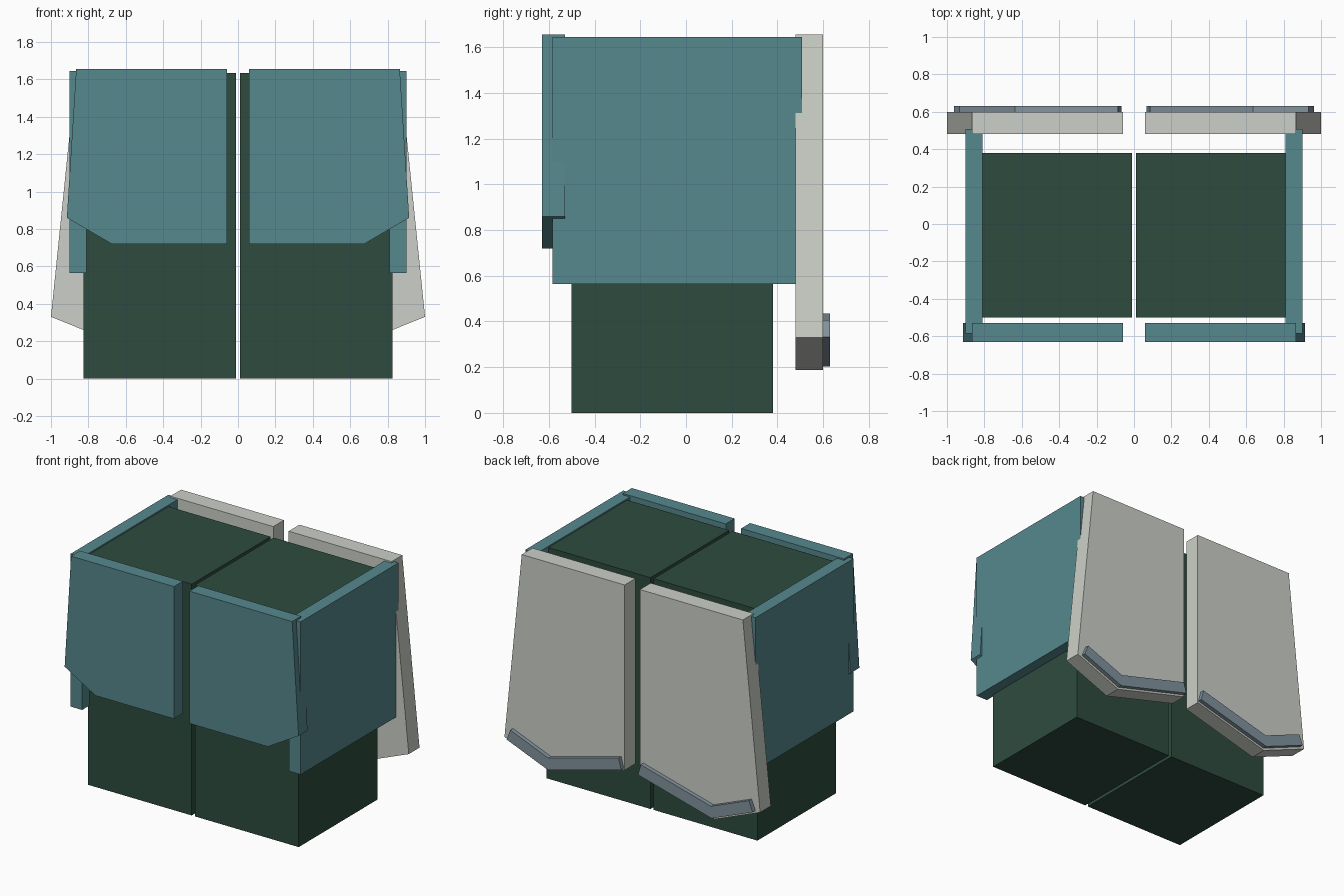
import bpy, math

if "Cube" in bpy.data.objects:
    bpy.data.objects.remove(bpy.data.objects["Cube"])


def material(name, rgb):
    m = bpy.data.materials.new(name)
    lin = [(c / 255 / 12.92) if c / 255 <= 0.04045 else ((c / 255 + 0.055) / 1.055) ** 2.4 for c in rgb]
    m.diffuse_color = (*lin, 1)
    m.use_nodes = True
    m.node_tree.nodes["Principled BSDF"].inputs["Base Color"].default_value = m.diffuse_color
    return m


GREEN = material("dark green", (46, 75, 63))
TEAL = material("teal", (86, 136, 142))
GREY = material("pale grey", (204, 208, 200))
TRIM = material("blue grey", (130, 147, 157))


def plate(name, outline, y0, y1, mat, side):
    """Extrude an (x, z) outline from y0 to y1; side -1 mirrors it in x."""
    pts = outline if side > 0 else [(-x, z) for x, z in reversed(outline)]
    # order the outline clockwise or not: make it counter-clockwise seen from the front
    area = sum(a[0] * b[1] - b[0] * a[1] for a, b in zip(pts, pts[1:] + pts[:1]))
    if area < 0:
        pts = pts[::-1]
    n = len(pts)
    verts = [(x, y, z) for y in (y0, y1) for x, z in pts]
    faces = [list(range(n)), list(range(2 * n - 1, n - 1, -1))]
    faces += [[i, i + n, (i + 1) % n + n, (i + 1) % n] for i in range(n)]
    me = bpy.data.meshes.new(name)
    me.from_pydata(verts, [], faces)
    me.materials.append(mat)
    ob = bpy.data.objects.new(name, me)
    bpy.context.collection.objects.link(ob)
    return ob


def rect(x0, x1, z0, z1):
    return [(x0, z0), (x1, z0), (x1, z1), (x0, z1)]


def strip(a, b, w):
    """Outline of a bar whose lower edge runs from a to b."""
    dx, dz = b[0] - a[0], b[1] - a[1]
    k = w / math.hypot(dx, dz)
    nx, nz = -dz * k, dx * k
    return [a, b, (b[0] + nx, b[1] + nz), (a[0] + nx, a[1] + nz)]


FRONT = [(0.06, 0.72), (0.675, 0.72), (0.915, 0.86), (0.865, 1.655), (0.06, 1.655)]
BACK = [(0.06, 0.345), (0.645, 0.187), (1.0, 0.33), (0.865, 1.655), (0.06, 1.655)]

for side, label in ((1, "right"), (-1, "left")):
    # inner core block
    plate("core_block_" + label, rect(0.012, 0.825, 0, 1.635), -0.5, 0.38, GREEN, side)
    # outer side panel
    plate("side_panel_" + label, rect(0.81, 0.9, 0.565, 1.645), -0.585, 0.508, TEAL, side)
    # flared front and back panels
    plate("front_panel_" + label, FRONT, -0.63, -0.53, TEAL, side)
    plate("back_panel_" + label, BACK, 0.48, 0.6, GREY, side)
    # trim bars along the lower edge of the back panel
    plate("inner_trim_" + label, strip((0.066, 0.358), (0.64, 0.204), 0.08), 0.6, 0.63, TRIM, side)
    plate("outer_trim_" + label, strip((0.642, 0.204), (0.963, 0.333), 0.08), 0.6, 0.63, TRIM, side)
